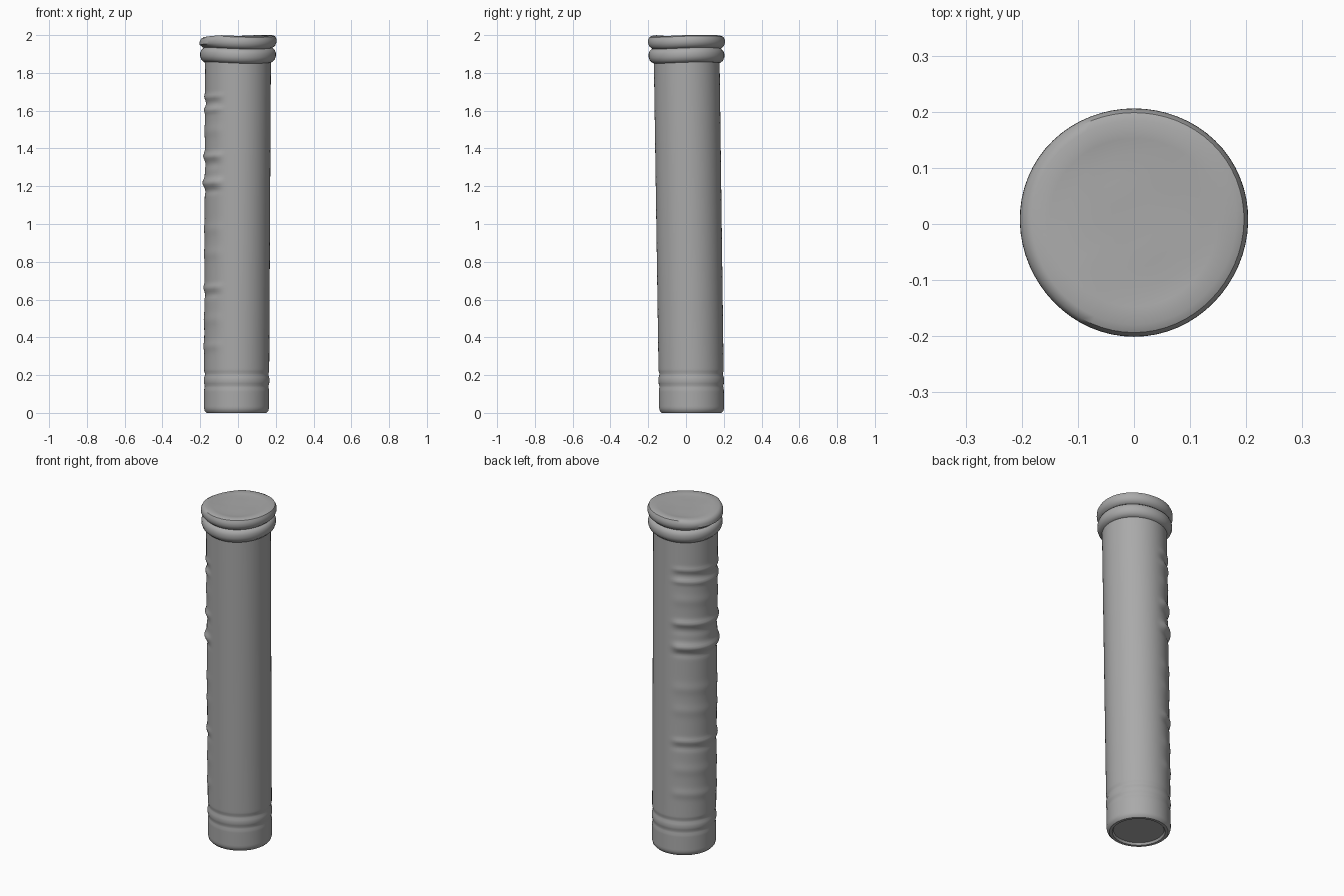
import bpy, bmesh, math

cube = bpy.data.objects.get("Cube")
if cube:
    bpy.data.objects.remove(cube, do_unlink=True)

mat = bpy.data.materials.new("stone grey")
mat.use_nodes = True
grey = (0.40, 0.40, 0.40, 1)
mat.diffuse_color = grey
mat.node_tree.nodes["Principled BSDF"].inputs["Base Color"].default_value = grey

SIDES = 64


def axis(z):
    # the shaft leans slightly forward as it rises
    t = max(0.0, 1 - z / 1.85)
    return -0.008 * t, 0.004 + 0.026 * t


def lathe(name, profile, shape=None):
    """Revolve (radius, z) points about the leaning axis; shape(r, z, a) adjusts each point."""
    bm = bmesh.new()
    rings = []
    for r, z in profile:
        ring = []
        for i in range(SIDES):
            a = 2 * math.pi * i / SIDES
            rr, zz = shape(r, z, a) if shape else (r, z)
            cx, cy = axis(z)
            ring.append(bm.verts.new((cx + rr * math.cos(a), cy + rr * math.sin(a), zz)))
        rings.append(ring)
    for lo, hi in zip(rings, rings[1:]):
        for i in range(SIDES):
            j = (i + 1) % SIDES
            bm.faces.new((lo[i], lo[j], hi[j], hi[i]))
    bm.faces.new(rings[0][::-1])
    bm.faces.new(rings[-1])
    me = bpy.data.meshes.new(name)
    bm.to_mesh(me)
    bm.free()
    me.materials.append(mat)
    ob = bpy.data.objects.new(name, me)
    bpy.context.collection.objects.link(ob)
    bpy.ops.object.select_all(action="DESELECT")
    ob.select_set(True)
    bpy.context.view_layer.objects.active = ob
    bpy.ops.object.shade_smooth_by_angle(angle=math.radians(40))
    return ob


# (height, half thickness, relief) of the bands on the weathered side
BANDS = [(1.68, .014, .005), (1.645, .02, -.005), (1.61, .014, .006), (1.50, .03, .003),
         (1.365, .018, .009), (1.32, .02, -.004), (1.225, .022, .013), (1.18, .015, -.004),
         (0.98, .03, .003), (0.85, .03, .003), (0.67, .016, .006), (0.63, .016, -.004),
         (0.50, .03, .003), (0.36, .025, .004)]
# bands that run all the way round the foot
RINGS = [(0.205, .010, -.005), (0.14, .010, -.004), (0.17, .015, .002)]


def bump(z, band):
    h, w, d = band
    return d * math.exp(-((z - h) / w) ** 2)


def weathered(r, z, a):
    # relief fades out away from the -x side
    off = abs(a - math.radians(172))
    side = max(0.0, min(1.0, (math.radians(74) - off) / math.radians(14)))
    wavy = z + 0.008 * math.sin(2 * a + 1)
    if r > 0.16:
        r += side * sum(bump(wavy, b) for b in BANDS) + sum(bump(z, b) for b in RINGS)
    return r, z


# shaft, with a shallow recess under the foot
N = 170
shaft = [(0.135, 0.012), (0.142, 0.0), (0.158, 0.0), (0.168, 0.010)]
shaft += [(0.172 + 0.002 * i / N, 0.025 + 1.845 * i / N) for i in range(N + 1)]
lathe("shaft", shaft, weathered)


def uneven(r, z, a):
    return r + 0.0015 * math.sin(3 * a), z + 0.004 * math.sin(2 * a + 0.6) * (r > 0.1)


# lower collar ring
lathe("collar_ring", [(0.165, 1.852), (0.180, 1.855), (0.194, 1.868), (0.200, 1.885),
                      (0.200, 1.905), (0.194, 1.920), (0.182, 1.930), (0.165, 1.932)], uneven)


def worn_top(r, z, a):
    # the top slopes down toward -x, and the rim is slightly uneven
    r, z = uneven(r, z, a)
    x = r * math.cos(a)
    if z > 1.95:
        z -= 0.13 * max(0.0, -x - 0.09)
    return r, min(z, 2.0)


# cap disc with a faintly dished top
lathe("cap", [(0.165, 1.925), (0.185, 1.932), (0.198, 1.944), (0.2035, 1.960), (0.203, 1.978),
              (0.196, 1.992), (0.182, 1.998), (0.150, 1.994), (0.120, 1.991),
              (0.08, 1.989), (0.04, 1.988)], worn_top)
